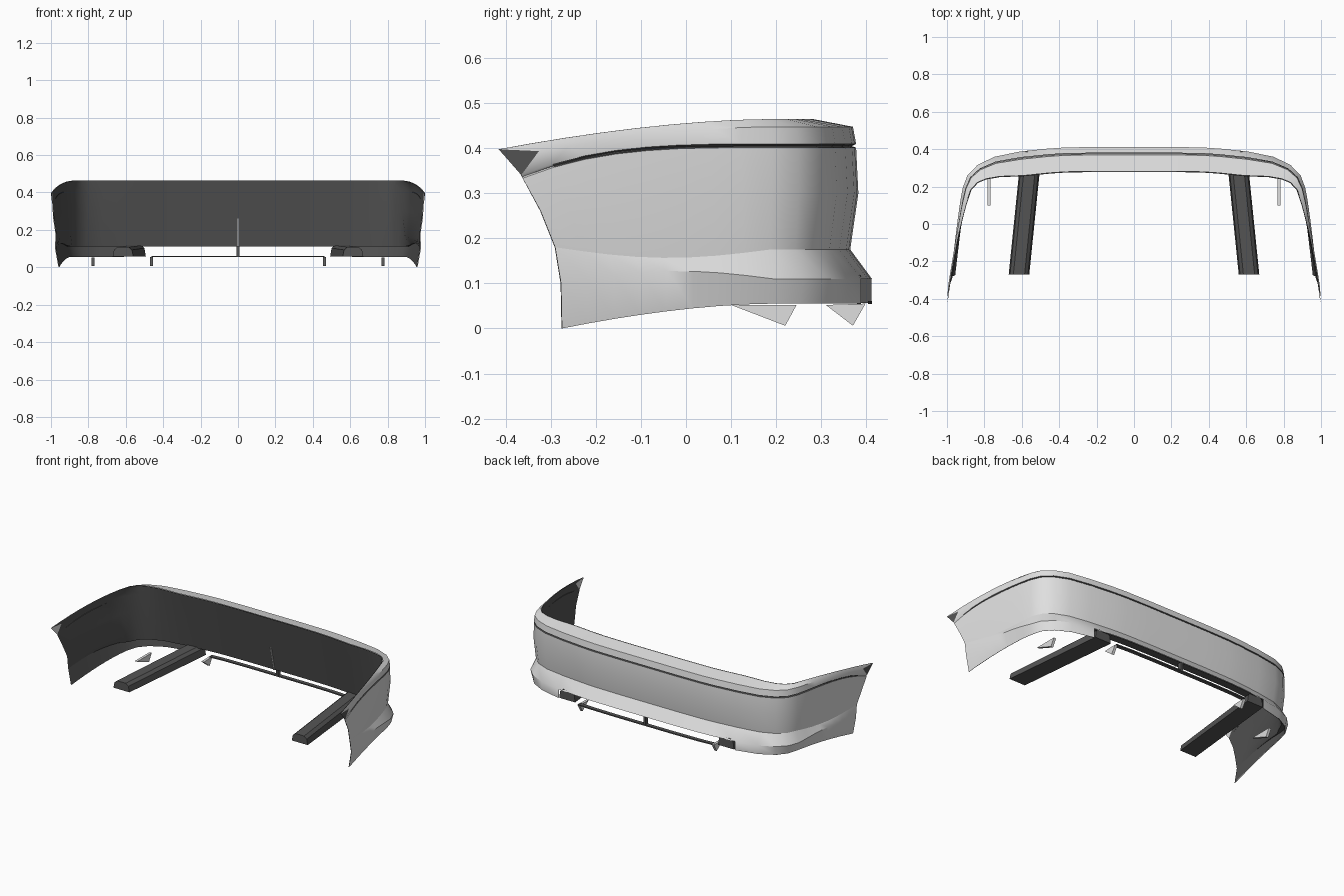
import bpy, bmesh, math
from mathutils import Vector

if "Cube" in bpy.data.objects:
    bpy.data.objects.remove(bpy.data.objects["Cube"])


def material(name, v):
    m = bpy.data.materials.new(name)
    m.diffuse_color = (v, v, v, 1)
    m.use_nodes = True
    m.node_tree.nodes["Principled BSDF"].inputs["Base Color"].default_value = m.diffuse_color
    return m


LIGHT = material("light_grey_paint", 0.74)
DARK = material("dark_trim", 0.09)


def make(name, verts, faces, mats):
    me = bpy.data.meshes.new(name)
    me.from_pydata([tuple(v) for v in verts], [], faces)
    for m in mats:
        me.materials.append(m)
    ob = bpy.data.objects.new(name, me)
    bpy.context.collection.objects.link(ob)
    return ob


def prism(name, a, b, mat):
    """Closed solid between two matching outlines, with outward normals."""
    n = len(a)
    faces = [tuple(range(n))[::-1], tuple(range(n, 2 * n))]
    faces += [(i, (i + 1) % n, n + (i + 1) % n, n + i) for i in range(n)]
    ob = make(name, list(a) + list(b), faces, [mat])
    bm = bmesh.new()
    bm.from_mesh(ob.data)
    bmesh.ops.recalc_face_normals(bm, faces=bm.faces)
    bm.to_mesh(ob.data)
    bm.free()
    return ob


def smooth(ob, angle):
    bpy.ops.object.select_all(action='DESELECT')
    bpy.context.view_layer.objects.active = ob
    ob.select_set(True)
    bpy.ops.object.shade_smooth_by_angle(angle=math.radians(angle))


# Plan outline of the right half, centre to corner
PLAN = [(0, .382), (.2, .382), (.37, .379), (.46, .373), (.605, .358),
        (.74, .334), (.825, .297), (.876, .25), (.902, .19)]
# Levels: height, offset at the back, offset at the corner; then x, y, z at the wheel arch
LEVELS = [
    (.055, .030, -.004, .960, -.275, .000),
    (.110, .030, .014, .978, -.277, .100),
    (.175, -.018, -.012, .976, -.290, .180),
    (.300, .000, .000, .988, -.322, .260),
    (.401, -.005, .000, .993, -.362, .333),
    (.404, -.015, -.010, .990, -.363, .336),
    (.409, -.005, .000, .994, -.365, .340),
    (.447, -.012, -.004, .993, -.326, .393),
    (.464, -.100, -.030, 1.00, -.415, .397),
]
STEPS = 8
NP, NL = len(PLAN), len(LEVELS)


def normal(i):
    a, b = PLAN[max(i - 1, 0)], PLAN[min(i + 1, NP - 1)]
    if i == 0:
        return Vector((0, 1))
    if i == NP - 1:
        return Vector((.97, .24))
    return Vector((a[1] - b[1], b[0] - a[0])).normalized()


def back_point(i, off):
    return Vector(PLAN[i]) + normal(i) * off


def column(k):
    pts = []
    t = max(0, min(k, NP - 1) - 4) / (NP - 5)
    for j, (z, ob, oc, xe, ye, ze) in enumerate(LEVELS):
        off = ob + (oc - ob) * t
        if k < NP:
            p = back_point(k, off)
            pts.append(Vector((p.x, p.y, z)))
        else:
            f = (k - NP + 1) / STEPS
            p = back_point(NP - 1, 0)
            q = normal(NP - 1) * off * (1 - f) ** (2.5 if j == NL - 1 else 1)
            bump = {1: .02, 2: -.02}.get(j, 0) * math.sin(math.pi * f)
            power = 3.3 if j in (4, 5, 6) else 1.7
            pts.append(Vector((p.x + (xe - p.x) * f ** .85 + q.x,
                               p.y + (ye - p.y) * f + q.y,
                               z + (ze - z) * f ** power + bump)))
    return pts


def lining_column(k):
    """Plain inner face: straight from the lip down, joined to the skin at the bottom."""
    c = column(k)
    f = max(0, k - NP + 1) / STEPS
    w = max(0, 1 - f / .6)                   # follows the skin near the wheel arch
    n = normal(min(k, NP - 1)).to_3d()
    inset = [p - n * .004 for p in c]
    t = max(0, min(k, NP - 1) - 4) / (NP - 5)
    foot = back_point(min(k, NP - 1), -.024 + .008 * t)
    low, top = Vector((foot.x, foot.y, c[1].z)), inset[8]
    out = [inset[0], inset[1]]
    for j in (1, 2, 3, 6, 7):
        s = max(0, (c[j].z - low.z) / (top.z - low.z))
        out.append(inset[j].lerp(low.lerp(top, s), w) if k < NP
                   else inset[j].lerp(Vector((inset[j].x - .008, inset[j].y, inset[j].z)), w))
    return out + [top]


def mirrored(func):
    r = [func(k) for k in range(NP + STEPS)]
    return [[Vector((-p.x, p.y, p.z)) for p in c] for c in reversed(r[1:])] + r


# Bumper shell: painted skin, with dark groove and lower opening
cols = mirrored(column)
faces, mats = [], []
for i in range(len(cols) - 1):
    for j in range(NL - 1):
        mid = (cols[i][j] + cols[i + 1][j + 1]) / 2
        if j == 0 and abs(mid.x) < .6 and mid.y > .3:
            continue
        a = i * NL + j
        faces.append((a, a + 1, a + NL + 1, a + NL))
        mats.append(1 if j in (4, 5) and mid.y > -.29 else 0)
shell = make("bumper_shell", [p for c in cols for p in c], faces, [LIGHT, DARK])
for p, m in zip(shell.data.polygons, mats):
    p.material_index = m
smooth(shell, 38)
for e in shell.data.edges:                   # crease above the lower flare
    if all(v % NL == 2 for v in e.vertices):
        e.use_edge_sharp = True

# Dark unpainted lining inside the shell
lc = mirrored(lining_column)
ln = len(lc[0])
lf = []
for i in range(len(lc) - 1):
    for j in range(ln - 1):
        mid = (lc[i][j] + lc[i + 1][j + 1]) / 2
        if j == 0 and abs(mid.x) < .6 and mid.y > .3:
            continue
        a = i * ln + j
        lf.append((a + ln, a + ln + 1, a + 1, a))
smooth(make("inner_lining", [p for c in lc for p in c], lf, [DARK]), 38)

# Tip tabs in the front upper corners: dark outside, painted inside
for s, side in ((1, "right"), (-1, "left")):
    tri = [Vector((s * p.x, p.y, p.z)) for p in cols[-1][6:9]]
    back = [p - Vector((s * .004, 0, 0)) for p in tri]
    fwd, rev = ((0, 1, 2), (5, 4, 3)) if s > 0 else ((2, 1, 0), (3, 4, 5))
    tab = make("tip_tab_" + side, tri + back, [fwd, rev], [DARK, LIGHT])
    tab.data.polygons[1].material_index = 1

# Lower grille bar following the back curve
half = [(back_point(i, .006), back_point(i, .03)) for i in range(4)]
row = [(Vector((-a.x, a.y)), Vector((-b.x, b.y))) for a, b in reversed(half[1:])] + half
bv, bf = [], []
for a, b in row:
    bv += [(a.x, a.y, .054), (b.x, b.y, .054), (b.x, b.y, .061), (a.x, a.y, .061)]
for i in range(len(row) - 1):
    for k in range(4):
        n = (k + 1) % 4
        bf.append((4 * i + k, 4 * i + n, 4 * i + 4 + n, 4 * i + 4 + k))
make("lower_bar", bv, bf, [DARK])

# Centre strut of the opening
sq = [(-.007, .385), (.007, .385), (.007, .411), (-.007, .411)]
prism("centre_strut", [(x, y, .056) for x, y in sq], [(x, y, .11) for x, y in sq], DARK)

# Slim pale centre rib lying on the lining
prism("centre_rib", [(x, y, .11) for x, y in ((-.004, .352), (.004, .352), (.004, .358), (-.004, .358))],
      [(x, y, .26) for x, y in ((-.004, .318), (.004, .318), (.004, .324), (-.004, .324))], LIGHT)

for s, side in ((1, "right"), (-1, "left")):
    # Exhaust channel: long trapezoid running forward
    def section(cx, y, top):
        return [(s * (cx + dx), y, z) for dx, z in
                ((-.055, .058), (.055, .058), (.048, top - .015),
                 (.03, top), (-.03, top), (-.048, top - .015))]
    prism("exhaust_channel_" + side, section(.615, -.27, .108), section(.548, .388, .118), DARK)

    # Hanging triangular fins
    def fin(name, x, tri):
        prism(name, [(s * (x - .008), y, z) for y, z in tri],
              [(s * (x + .008), y, z) for y, z in tri], LIGHT)
    fin("outer_fin_" + side, .775, [(.10, .052), (.22, .006), (.245, .052)])
    fin("inner_fin_" + side, .463, [(.31, .052), (.37, .006), (.398, .055)])
